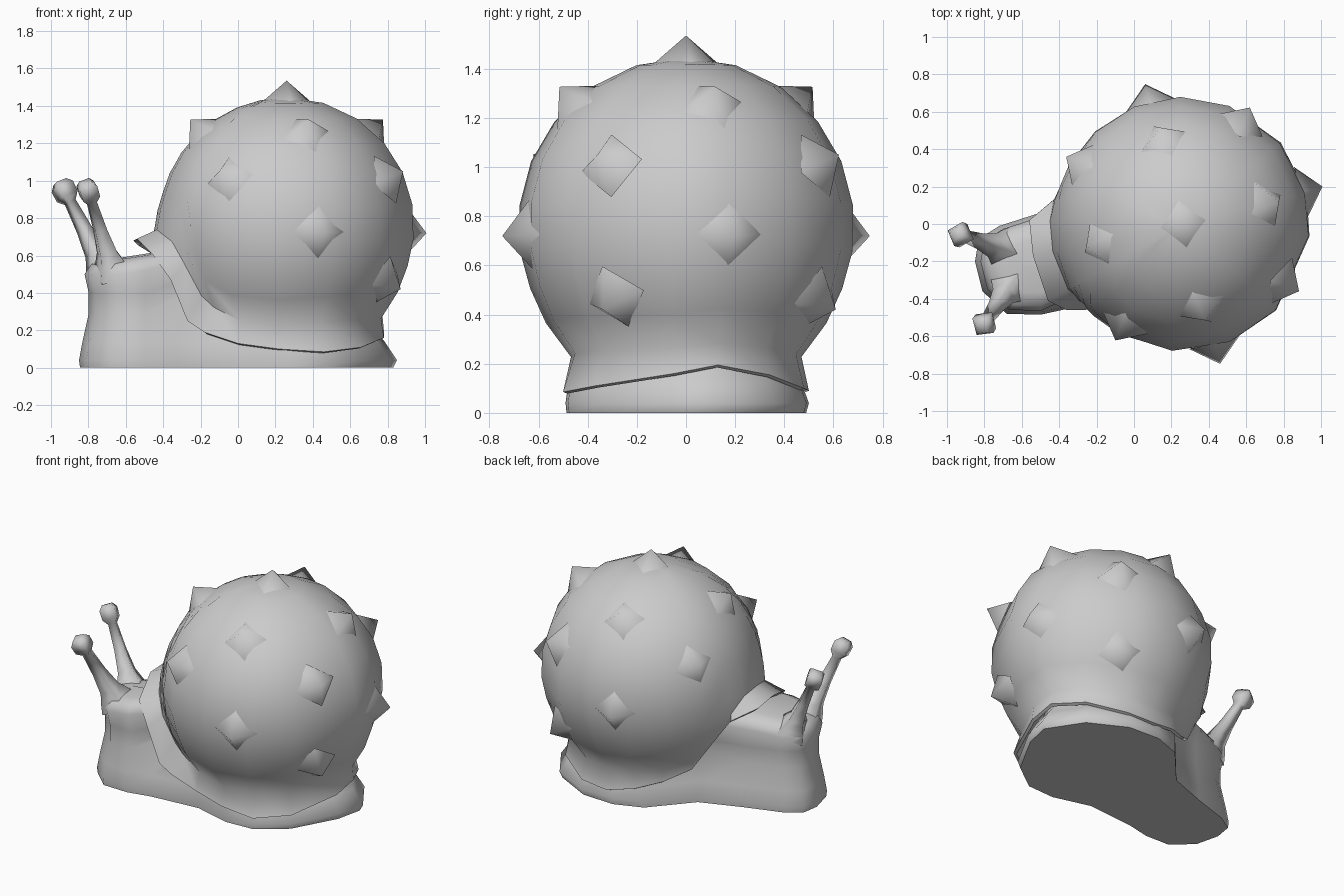
import bpy, bmesh, math
from mathutils import Vector

old = bpy.data.objects.get("Cube")
if old:
    bpy.data.objects.remove(old, do_unlink=True)

grey = bpy.data.materials.new("plain_grey")
grey.use_nodes = True
GREY = (0.6, 0.6, 0.6, 1)
grey.diffuse_color = GREY
grey.node_tree.nodes["Principled BSDF"].inputs["Base Color"].default_value = GREY


def loft(name, rings, cap_start=True, cap_end=True, sharp=40):
    """Skin a list of equally sized closed rings of points; a ring may be one point."""
    bm = bmesh.new()
    loops = [[bm.verts.new(p) for p in ring] for ring in rings]
    n = len(loops[0])
    for a, b in zip(loops, loops[1:]):
        for i in range(n):
            j = (i + 1) % n
            bm.faces.new((a[i], a[j], b[j], b[i]))
    if cap_start:
        bm.faces.new(loops[0][::-1])
    if cap_end:
        bm.faces.new(loops[-1])
    bmesh.ops.remove_doubles(bm, verts=bm.verts, dist=0.0001)
    bmesh.ops.recalc_face_normals(bm, faces=bm.faces)
    mesh = bpy.data.meshes.new(name)
    bm.to_mesh(mesh)
    bm.free()
    mesh.materials.append(grey)
    obj = bpy.data.objects.new(name, mesh)
    bpy.context.collection.objects.link(obj)
    bpy.ops.object.select_all(action="DESELECT")
    obj.select_set(True)
    bpy.context.view_layer.objects.active = obj
    bpy.ops.object.shade_smooth_by_angle(angle=math.radians(sharp))


centre = Vector((.26, 0, .76))
R = .685
up = Vector((0, 0, 1))

# Body: bean-shaped foot rising into the head, tucked inside the shell behind it
foot = [(.81, -.05), (.85, .13), (.70, .36), (.45, .49), (.22, .50), (.03, .43),
        (-.20, .17), (-.47, .07), (-.72, -.01), (-.83, -.08), (-.85, -.2), (-.81, -.36),
        (-.68, -.48), (-.5, -.485), (-.34, -.45), (0, -.42), (.26, -.49), (.46, -.48), (.65, -.34)]
pivot = Vector((-.48, -.22))
# height, scale about the head
levels = [(0, .985), (.04, 1), (.14, .95), (.29, .86), (.4, .86),
          (.5, .92), (.555, .82), (.58, .55)]
body_rings = []
for z, scale in levels:
    ring = []
    for p in foot:
        q = pivot + (Vector(p) - pivot) * scale
        v = Vector((q.x, q.y, z))
        if z > .45:
            v.z += .16 * max(0, min(v.x + .62, .25))
        off = v - centre
        if z > .2 and v.x > -.44 and off.length > .6:
            v = centre + off * (.6 / off.length)
        ring.append(v)
    body_rings.append(ring)
loft("body", body_rings, sharp=60)

# Shell: a ball whose lower edge flares into an uneven rim, open to the head
rim = [(.78, -.05, .16), (.78, .13, .195), (.67, .34, .155), (.45, .48, .10),
       (.25, .50, .09), (.07, .46, .13), (-.08, .36, .18), (-.22, .25, .26),
       (-.34, .20, .45), (-.43, .13, .60), (-.56, .02, .68), (-.54, -.17, .69),
       (-.46, -.41, .61), (-.36, -.46, .47), (-.27, -.46, .25), (-.18, -.45, .19),
       (0, -.45, .13), (.22, -.49, .10), (.46, -.50, .085), (.66, -.37, .11)]
rim = [Vector(p) for p in rim]
steps = [(0, R), (.12, R), (.24, R), (.36, R), (.47, R), (.58, R), (.69, R),
         (.78, R), (.87, R + .01), (.967, R + .025)]
shell_rings = [[centre + up.slerp((e - centre).normalized(), t) * r for e in rim]
               for t, r in steps]
shell_rings.append(rim)
# Lip underside and the wall that closes onto the body
lip = [centre + (e - centre) * .965 + Vector((0, 0, -.03)) for e in rim]
shell_rings.append(lip)
shell_rings.append([centre + (e - centre) * .82 for e in lip])
loft("shell", shell_rings, cap_start=False, cap_end=False, sharp=50)


# Spikes: four-sided pyramids set around the ball
def spike(name, azimuth, elevation, turn=0):
    a, e = math.radians(azimuth), math.radians(elevation)
    out = Vector((math.cos(e) * math.cos(a), math.cos(e) * math.sin(a), math.sin(e)))
    side = Vector((-math.sin(a), math.cos(a), 0))
    rise = out.cross(side)
    base = []
    for k in range(4):
        w = math.radians(90 * k + turn)
        base.append(centre + out * (R - .03) + (side * math.cos(w) + rise * math.sin(w)) * .14)
    loft(name, [base, [centre + out * .775] * 4], cap_start=False, cap_end=False, sharp=179)


spike("spike_top", 0, 90, 10)
# row, elevation, first azimuth, quarter turns, twist
rows = [("upper", 47, 13, (0, 1, 2, 3), 15), ("middle", 22, -30, (0, 1, 2, 3), 12),
        ("side", -3, 15, (-1, 0, 1), 0), ("lower", -26, -29, (0, 1), 12)]
for row, elevation, start, quarters, turn in rows:
    for k in quarters:
        spike(f"spike_{row}_{k % 4}", start + 90 * k, elevation, turn)


# Eye stalks: tapered four-sided stems with faceted knobs
def stalk(name, root, top):
    root, top = Vector(root), Vector(top)
    axis = (top - root).normalized()
    v = axis.cross(up).normalized()
    u = v.cross(axis)
    rings = []
    for t, r in [(-.04, .125), (.08, .1), (.22, .066), (.5, .045), (.83, .034),
                 (.9, .066), (1.02, .068), (1.08, .04)]:
        c = root.lerp(top, t)
        rings.append([c + (u * math.cos(k * math.pi / 2) + v * math.sin(k * math.pi / 2)) * r
                      for k in range(4)])
    loft(name, rings, sharp=100)


stalk("eye_stalk_back", (-.71, -.13, .52), (-.935, -.055, .96))
stalk("eye_stalk_front", (-.67, -.34, .52), (-.805, -.54, .96))
